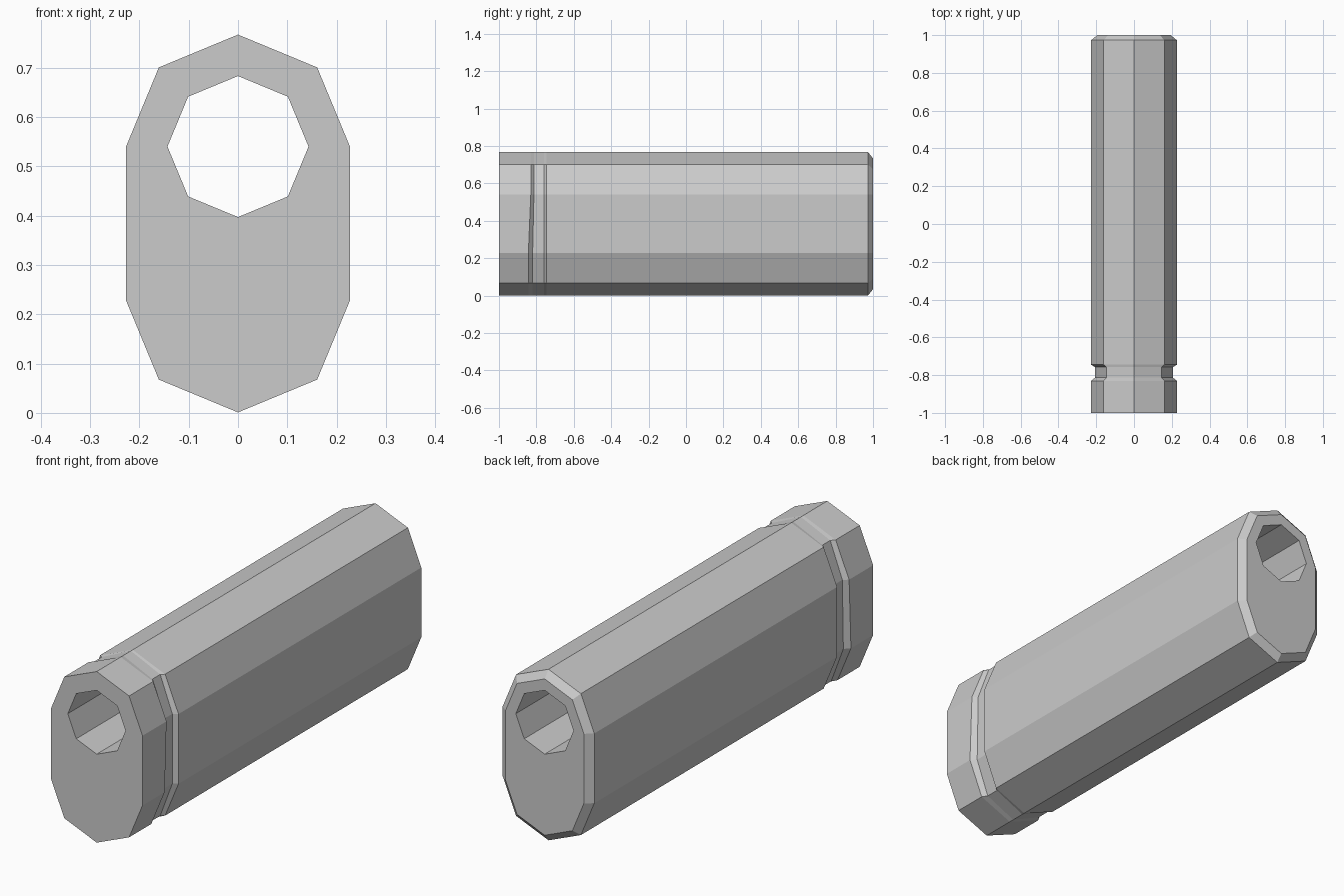
import bpy, bmesh
from math import sin, cos, pi

if "Cube" in bpy.data.objects:
    bpy.data.objects.remove(bpy.data.objects["Cube"])

R, Z_TOP, Z_LOW, HOLE_R = 0.227, 0.54, 0.228, 0.143

bm = bmesh.new()


def body_ring(y_top, y_low, radius=R, squeeze=1.0):
    """Elongated octagon: upper and lower half-octagons joined by straight sides."""
    pts = []
    for zc, y, start in ((Z_TOP, y_top, 0), (Z_LOW, y_low, 4)):
        for i in range(start, start + 5):
            a = i * pi / 4
            # tips at the top and bottom follow the upper / lower position
            pts.append((radius * cos(a) * squeeze, y, zc + radius * sin(a)))
    return [bm.verts.new(p) for p in pts]


def hole_ring(y):
    return [bm.verts.new((HOLE_R * cos(i * pi / 4), y, Z_TOP + HOLE_R * sin(i * pi / 4)))
            for i in range(8)]


def skin(a, b):
    n = len(a)
    for i in range(n):
        j = (i + 1) % n
        bm.faces.new((a[i], a[j], b[j], b[i]))


def cap(outer, inner):
    edges = [bm.edges.get((r[i], r[(i + 1) % len(r)]))
             for r in (outer, inner) for i in range(len(r))]
    bmesh.ops.triangle_fill(bm, edges=edges, use_beauty=True)


# Outer shell: front collar, side groove, long body, chamfered back end
rings = [
    body_ring(-1.0, -1.0),
    body_ring(-0.83, -0.843),
    body_ring(-0.813, -0.82, squeeze=0.905),
    body_ring(-0.758, -0.758, squeeze=0.905),
    body_ring(-0.745, -0.745),
    body_ring(0.973, 0.973),
    body_ring(1.0, 1.0, radius=0.194),
]
for a, b in zip(rings, rings[1:]):
    skin(a, b)

# Through bore and the two end faces around it
front_hole, back_hole = hole_ring(-1.0), hole_ring(1.0)
skin(front_hole, back_hole)
cap(rings[0], front_hole)
cap(rings[-1], back_hole)

bmesh.ops.recalc_face_normals(bm, faces=bm.faces)
mesh = bpy.data.meshes.new("bored_bar")
bm.to_mesh(mesh)
bm.free()
bar = bpy.data.objects.new("bored_bar", mesh)
bpy.context.collection.objects.link(bar)
